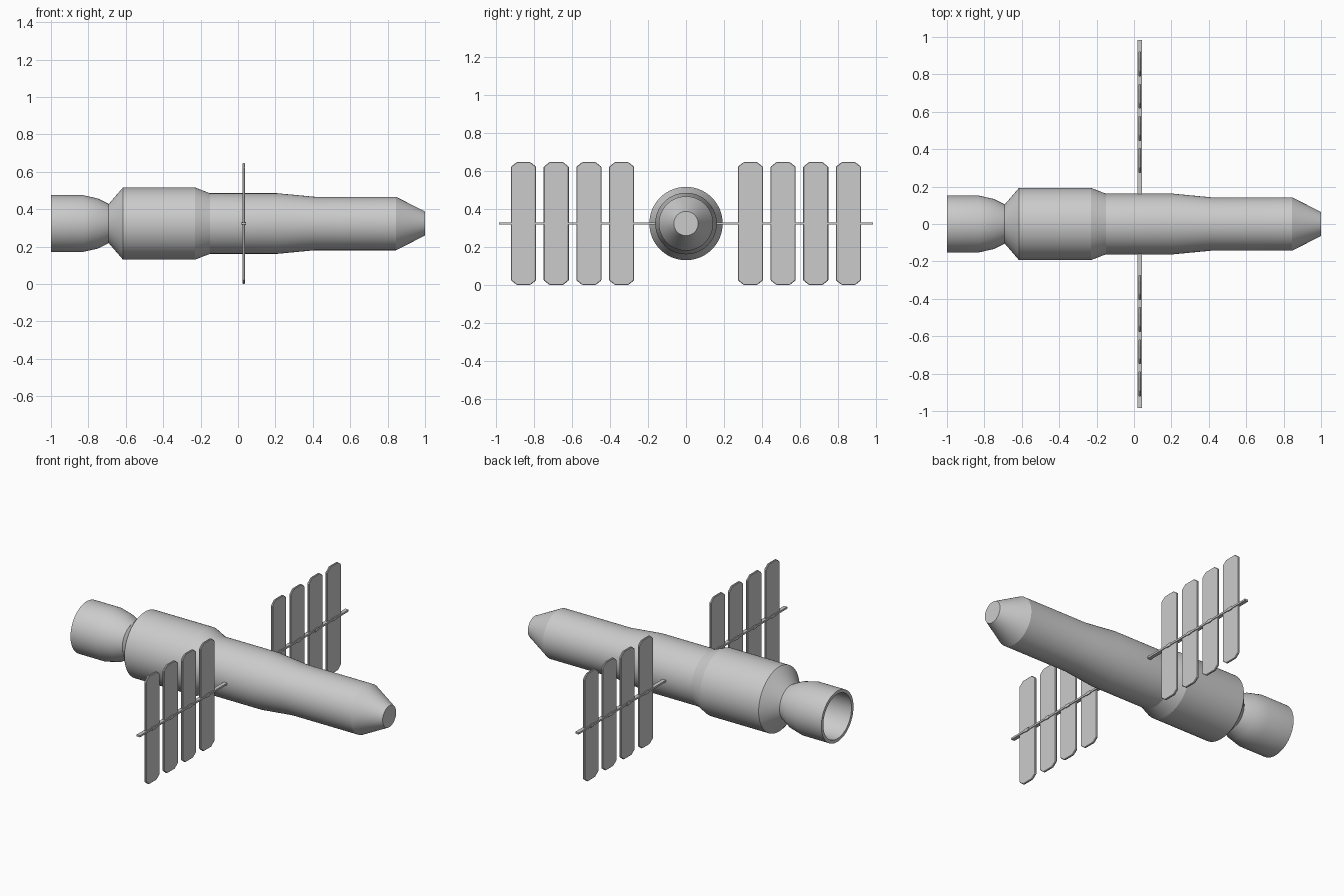
import bpy, bmesh, math

if "Cube" in bpy.data.objects:
    bpy.data.objects.remove(bpy.data.objects["Cube"])

ZC = 0.323      # height of the long axis
PX = 0.031      # x position of the solar wings


def finish(name, bm, smooth=False):
    bmesh.ops.recalc_face_normals(bm, faces=bm.faces)
    me = bpy.data.meshes.new(name)
    bm.to_mesh(me)
    bm.free()
    ob = bpy.data.objects.new(name, me)
    bpy.context.collection.objects.link(ob)
    if smooth:
        bpy.ops.object.select_all(action='DESELECT')
        ob.select_set(True)
        bpy.context.view_layer.objects.active = ob
        bpy.ops.object.shade_smooth_by_angle(angle=math.radians(20))
    return ob


def lathe(name, profile, n=64):
    """Revolve (x, radius) points around the long axis; cap both ends."""
    bm = bmesh.new()
    rings = []
    for x, r in profile:
        rings.append([bm.verts.new((x, r * math.cos(2 * math.pi * i / n),
                                    ZC + r * math.sin(2 * math.pi * i / n))) for i in range(n)])
    for a, b in zip(rings, rings[1:]):
        for i in range(n):
            j = (i + 1) % n
            bm.faces.new((a[i], a[j], b[j], b[i]))
    bm.faces.new(rings[0])
    bm.faces.new(rings[-1])
    return finish(name, bm, True)


def box(name, centre, size):
    bm = bmesh.new()
    bmesh.ops.create_cube(bm, size=1)
    for v in bm.verts:
        v.co = [c + p * s for c, p, s in zip(centre, v.co, size)]
    return finish(name, bm)


def panel(name, y, w=0.132, h=0.646, t=0.012, cy=0.03, cz=0.024):
    """Thin upright plate with clipped corners."""
    a, b = w / 2, h / 2
    half = [(a, b - cz), (a - cy, b), (cy - a, b), (-a, b - cz)]
    outline = half + [(-p, -q) for p, q in half]
    bm = bmesh.new()
    face = bm.faces.new([bm.verts.new((PX - t / 2, y + p, ZC + q)) for p, q in outline])
    ext = bmesh.ops.extrude_face_region(bm, geom=[face])
    verts = [g for g in ext["geom"] if isinstance(g, bmesh.types.BMVert)]
    bmesh.ops.translate(bm, verts=verts, vec=(t, 0, 0))
    ob = finish(name, bm)
    bev = ob.modifiers.new("edge_bevel", 'BEVEL')
    bev.width = 0.003
    bev.segments = 1
    return ob


# Pressure hull: rear cone, wide section, narrow section, docking nose
lathe("hull", [(-0.70, 0.095), (-0.69, 0.106), (-0.615, 0.193), (-0.23, 0.193),
               (-0.15, 0.162), (0.21, 0.162), (0.41, 0.143), (0.845, 0.143), (1.0, 0.064)])

# Hollow rear skirt, outer wall then inner wall
lathe("rear_skirt", [(-0.69, 0.104), (-0.75, 0.134), (-0.83, 0.152), (-1.0, 0.152),
                     (-1.0, 0.133), (-0.83, 0.133), (-0.75, 0.117), (-0.70, 0.09)])

# Solar wings on both sides: boom, panels and clamps
for side, s in (("left", -1), ("right", 1)):
    box(f"boom_{side}", (PX, s * 0.567, ZC), (0.022, 0.834, 0.011))
    for i in range(4):
        y = s * (0.339 + 0.172 * i)
        panel(f"solar_panel_{side}_{i + 1}", y)
        box(f"panel_clamp_{side}_{i + 1}", (PX, y, ZC), (0.024, 0.03, 0.018))
